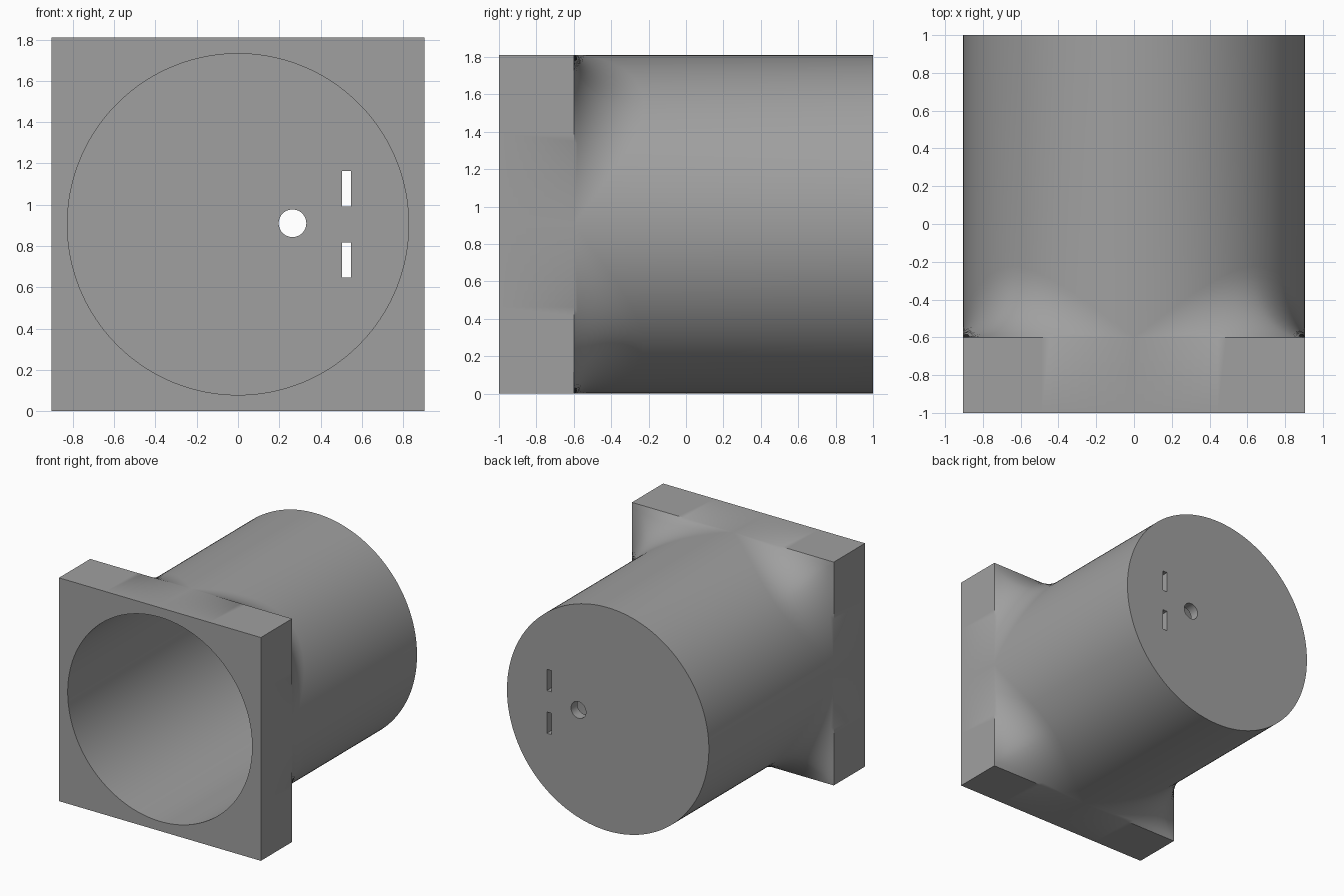
import bpy, bmesh, math
from mathutils import Vector

if "Cube" in bpy.data.objects:
    bpy.data.objects.remove(bpy.data.objects["Cube"])

R = 0.905                      # outer tube radius and half side of the flange
BORE = 0.827                   # inner radius
F = R * (math.sqrt(2) - 1)     # fillet radius that just reaches the flange corners
FRONT, STEP, BACK, FLOOR = -1.0, -0.6, 1.0, 0.92
SEG, ARC = 20, 10              # steps per eighth turn, steps along the fillet

grey = bpy.data.materials.new("grey")
grey.diffuse_color = (0.35, 0.35, 0.35, 1)
grey.use_nodes = True
grey.node_tree.nodes["Principled BSDF"].inputs["Base Color"].default_value = grey.diffuse_color


def section(t):
    """Lengthwise outline at angle t from the middle of a side: x across, z outward."""
    s, c = math.sin(t), math.cos(t)
    reach = math.sqrt(max(0, F * F - ((R + F) * c - R) ** 2))
    centre = Vector(((R + F) * s, STEP + reach, (R + F) * c))
    tube = Vector((R * s, STEP + reach, R * c))
    edge = Vector(((R + F) * s, STEP, R))
    a, b = edge - centre, tube - centre
    pts = [Vector((BORE * s, FLOOR, BORE * c)), Vector((BORE * s, FRONT, BORE * c)),
           Vector((edge.x, FRONT, R))]
    ang = a.angle(b)
    for i in range(ARC + 1):
        k = i / ARC
        if ang < 1e-4:
            pts.append(edge.copy())
        else:
            pts.append(centre + (a * math.sin((1 - k) * ang) + b * math.sin(k * ang)) / math.sin(ang))
    pts.append(Vector((R * s, BACK, R * c)))
    return pts


# Body: flange, blended corners, tube and bore in one closed shell
bm = bmesh.new()
rows = []
for side in range(4):
    q = side * math.pi / 2
    for i in range(-SEG, SEG):
        row = []
        for p in section(i / SEG * math.pi / 4):
            x = p.x * math.cos(q) + p.z * math.sin(q)
            z = p.z * math.cos(q) - p.x * math.sin(q)
            row.append(bm.verts.new((x, p.y, z + R)))
        rows.append(row)
for n, row in enumerate(rows):
    nxt = rows[(n + 1) % len(rows)]
    for j in range(len(row) - 1):
        bm.faces.new((row[j], row[j + 1], nxt[j + 1], nxt[j]))
bm.faces.new([r[0] for r in rows])      # inner end wall
bm.faces.new([r[-1] for r in rows])     # outer end wall
bmesh.ops.remove_doubles(bm, verts=bm.verts, dist=1e-5)
bmesh.ops.recalc_face_normals(bm, faces=bm.faces)
mesh = bpy.data.meshes.new("flanged_tube")
bm.to_mesh(mesh)
bm.free()
mesh.materials.append(grey)
body = bpy.data.objects.new("flanged_tube", mesh)
bpy.context.collection.objects.link(body)

# Openings through the end wall: one round hole and two slots
cutters = []
bpy.ops.mesh.primitive_cylinder_add(vertices=48, radius=0.067, depth=0.4,
                                    location=(0.264, 0.95, 0.91), rotation=(math.pi / 2, 0, 0))
cutters.append(bpy.context.object)
for z in (0.732, 1.078):
    bpy.ops.mesh.primitive_cube_add(size=1, location=(0.526, 0.95, z))
    bpy.context.object.scale = (0.042, 0.4, 0.172)
    cutters.append(bpy.context.object)

bpy.ops.object.select_all(action='DESELECT')
body.select_set(True)
bpy.context.view_layer.objects.active = body
for cutter in cutters:
    cutter.hide_render = True
    mod = body.modifiers.new("opening", 'BOOLEAN')
    mod.operation = 'DIFFERENCE'
    mod.solver = 'EXACT'
    mod.object = cutter
    bpy.ops.object.modifier_apply(modifier=mod.name)
for cutter in cutters:
    bpy.data.objects.remove(cutter)

bpy.ops.object.shade_smooth_by_angle(angle=math.radians(35))
